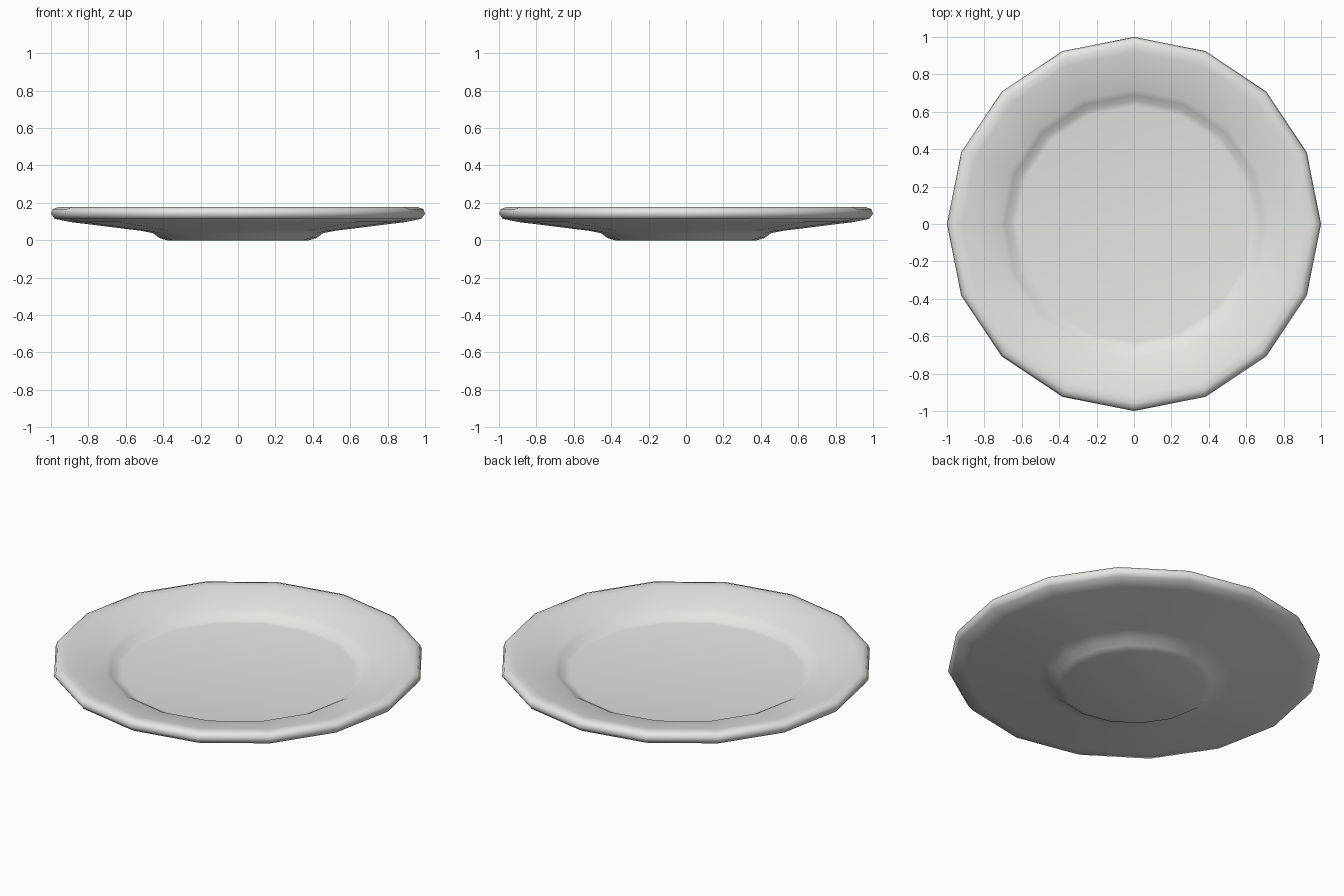
import bpy, bmesh, math

if "Cube" in bpy.data.objects:
    bpy.data.objects.remove(bpy.data.objects["Cube"])

SIDES = 16

# Glazed ceramic colour
glaze = bpy.data.materials.new("off_white_ceramic")
glaze.diffuse_color = (0.80, 0.81, 0.78, 1)
glaze.use_nodes = True
glaze.node_tree.nodes["Principled BSDF"].inputs["Base Color"].default_value = glaze.diffuse_color

# Cross-section (radius, height): foot, underside, rim, sloped border, well
profile = [(0.38, 0.0), (0.42, 0.012), (0.455, 0.038), (0.52, 0.051),
           (0.90, 0.098), (0.98, 0.115), (1.0, 0.142), (0.99, 0.167),
           (0.96, 0.177), (0.92, 0.172), (0.72, 0.127), (0.69, 0.112),
           (0.66, 0.090), (0.63, 0.085)]


def lathe(name, points, sides):
    """Spin a cross-section about z and cap both ends."""
    bm = bmesh.new()
    rings = []
    for r, z in points:
        rings.append([bm.verts.new((r * math.cos(a), r * math.sin(a), z))
                      for a in (2 * math.pi * i / sides for i in range(sides))])
    for low, high in zip(rings, rings[1:]):
        for i in range(sides):
            j = (i + 1) % sides
            bm.faces.new((low[i], low[j], high[j], high[i]))
    bm.faces.new(rings[0][::-1])
    bm.faces.new(rings[-1])
    mesh = bpy.data.meshes.new(name)
    bm.to_mesh(mesh)
    bm.free()
    obj = bpy.data.objects.new(name, mesh)
    bpy.context.collection.objects.link(obj)
    return obj


# Plate
plate = lathe("plate", profile, SIDES)
plate.data.materials.append(glaze)
plate.data.polygons.foreach_set("use_smooth", [True] * len(plate.data.polygons))
